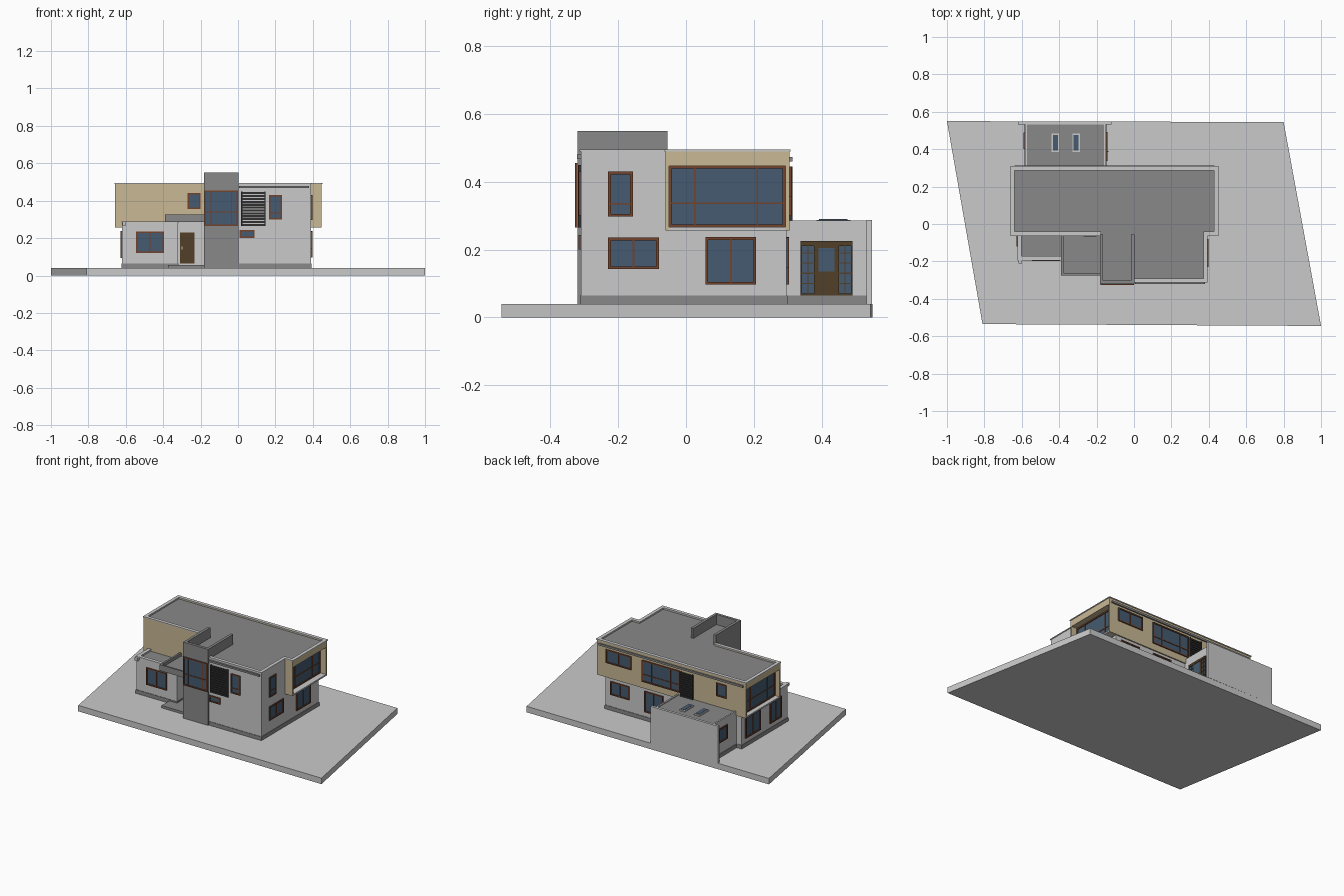
import bpy, bmesh

if "Cube" in bpy.data.objects:
    bpy.data.objects.remove(bpy.data.objects["Cube"])


def material(name, rgb):
    m = bpy.data.materials.new(name)
    m.diffuse_color = (*rgb, 1)
    m.use_nodes = True
    m.node_tree.nodes["Principled BSDF"].inputs["Base Color"].default_value = m.diffuse_color
    return m


WALL = material("light grey render", (0.59, 0.59, 0.59))
GREY = material("mid grey", (0.25, 0.25, 0.25))
TAN = material("tan cladding", (0.58, 0.48, 0.30))
GLASS = material("blue glass", (0.06, 0.105, 0.16))
FRAME = material("red brown frame", (0.17, 0.055, 0.025))
DOOR = material("dark brown door", (0.085, 0.05, 0.022))
DARK = material("charcoal", (0.03, 0.03, 0.03))


def boxes(name, parts):
    """One object from a list of (x0, x1, y0, y1, z0, z1, material)."""
    bm, mats = bmesh.new(), []
    for x0, x1, y0, y1, z0, z1, mat in parts:
        if mat not in mats:
            mats.append(mat)
        vs = bmesh.ops.create_cube(bm, size=1)["verts"]
        for v in vs:
            v.co = (x1 if v.co.x > 0 else x0, y1 if v.co.y > 0 else y0, z1 if v.co.z > 0 else z0)
        for f in {f for v in vs for f in v.link_faces}:
            f.material_index = mats.index(mat)
    me = bpy.data.meshes.new(name)
    bm.to_mesh(me)
    bm.free()
    for m in mats:
        me.materials.append(m)
    ob = bpy.data.objects.new(name, me)
    bpy.context.collection.objects.link(ob)
    return ob


def on_wall(side, w, a0, a1, z0, z1, depth, mat):
    """A plate standing out from the wall at coordinate w."""
    s = 1 if side[0] == "+" else -1
    lo, hi = sorted((w - s * 0.003, w + s * depth))
    return (lo, hi, a0, a1, z0, z1, mat) if side[1] == "x" else (a0, a1, lo, hi, z0, z1, mat)


def window(name, side, w, a0, a1, z0, z1, mull=(), trans=(), t=0.008, frame=FRAME):
    p = [on_wall(side, w, a0, a1, z0, z1, 0.002, GLASS)]
    for a in (a0, a1 - t):
        p.append(on_wall(side, w, a, a + t, z0, z1, 0.007, frame))
    for z in (z0, z1 - t):
        p.append(on_wall(side, w, a0 + t, a1 - t, z, z + t, 0.007, frame))
    for a in mull:
        p.append(on_wall(side, w, a - t / 3, a + t / 3, z0 + t, z1 - t, 0.006, frame))
    for z in trans:
        p.append(on_wall(side, w, a0 + t, a1 - t, z - t / 3, z + t / 3, 0.0055, frame))
    return boxes(name, p)


def rim(name, x0, x1, y0, y1, z0, z1, mat, sides="lrfb", t=0.015, cap=None):
    """Parapet along the chosen sides, with an optional thin coping."""
    run = {"l": (x0, x0 + t, y0, y1), "r": (x1 - t, x1, y0, y1),
           "f": (x0, x1, y0, y0 + t), "b": (x0, x1, y1 - t, y1)}
    p = [(*run[s], z0, z1, mat) for s in sides]
    if cap:
        o = 0.004
        for s in sides:
            a, b, c, d = run[s]
            p.append((a - o, b + o, c - o, d + o, z1, z1 + 0.006, cap))
    return boxes(name, p)


def louvre(name, side, w, a0, a1, z0, z1, n):
    h = (z1 - z0) / n
    p = [on_wall(side, w, a0, a1, z0 + i * h, z0 + (i + 0.72) * h, 0.008, DARK) for i in range(n)]
    p += [on_wall(side, w, a - 0.003, a + 0.003, z0, z1, 0.009, DARK) for a in (a0, a1)]
    return boxes(name, p)


# Parallelogram base slab
bm = bmesh.new()
base = bm.faces.new([bm.verts.new((x, y, 0)) for x, y in
                     ((-1, 0.55), (-0.81, -0.535), (1, -0.545), (0.8, 0.545))])
top = bmesh.ops.extrude_face_region(bm, geom=[base])["geom"]
for g in top:
    if isinstance(g, bmesh.types.BMVert):
        g.co.z = 0.04
bmesh.ops.recalc_face_normals(bm, faces=bm.faces[:])
me = bpy.data.meshes.new("base_slab")
bm.to_mesh(me)
bm.free()
me.materials.append(WALL)
bpy.context.collection.objects.link(bpy.data.objects.new("base_slab", me))

# Ground floor walls
boxes("ground_floor", [(-0.62, 0.39, -0.06, 0.297, 0.04, 0.26, WALL)])
boxes("left_wing", [(-0.62, -0.32, -0.19, -0.06, 0.04, 0.272, WALL),
                    (-0.605, -0.32, -0.175, -0.06, 0.272, 0.276, GREY)])
rim("left_wing_parapet", -0.62, -0.32, -0.19, -0.06, 0.272, 0.284, WALL, "lf", cap=WALL)
boxes("entrance_wall", [(-0.32, -0.18, -0.10, -0.06, 0.04, 0.286, WALL)])
boxes("front_block", [(0.0, 0.39, -0.31, -0.05, 0.04, 0.478, WALL)])

# Tan upper storey with open hoods at both ends
boxes("upper_storey", [(-0.62, 0.40, -0.06, 0.305, 0.256, 0.478, TAN)])
for n, x0, x1 in (("right", 0.40, 0.447), ("left", -0.657, -0.62)):
    boxes(n + "_hood", [(x0, x1, -0.06, 0.305, 0.447, 0.478, TAN),
                        (x0, x1, -0.06, -0.05, 0.256, 0.447, TAN),
                        (x0, x1, 0.293, 0.305, 0.256, 0.447, TAN),
                        (x0, x1, -0.05, 0.293, 0.256, 0.266, WALL)])

# Flat roof and parapets
boxes("main_roof", [(-0.645, 0.435, -0.05, 0.295, 0.478, 0.483, GREY),
                    (-0.18, 0.38, -0.30, -0.05, 0.478, 0.483, GREY)])
rim("upper_parapet", -0.657, 0.447, -0.06, 0.305, 0.478, 0.49, TAN, "lrb", cap=WALL)
rim("upper_front_parapet_left", -0.657, -0.18, -0.06, 0, 0.478, 0.49, TAN, "f", cap=WALL)
rim("upper_front_parapet_right", 0.375, 0.447, -0.06, 0, 0.478, 0.49, TAN, "f", cap=WALL)
rim("front_block_parapet", 0.0, 0.39, -0.31, -0.06, 0.478, 0.49, WALL, "rf", cap=WALL)
boxes("front_gutter", [(0.005, 0.38, -0.322, -0.308, 0.468, 0.48, GREY)])
boxes("back_gutter", [(-0.64, 0.43, 0.303, 0.314, 0.46, 0.473, GREY)])

# Stair tower with three-sided parapet
boxes("tower", [(-0.183, 0.003, -0.32, -0.055, 0.04, 0.48, GREY)])
rim("tower_parapet", -0.183, 0.003, -0.32, -0.055, 0.48, 0.55, GREY, "lrf", t=0.018)
window("tower_window", "-y", -0.32, -0.178, 0.0, 0.265, 0.455, (-0.145, -0.035), (0.34,))

# Entrance: step, canopy and door
boxes("entrance_step", [(-0.375, -0.18, -0.275, -0.10, 0.04, 0.056, GREY)])
boxes("entrance_canopy", [(-0.39, -0.18, -0.275, -0.06, 0.286, 0.305, GREY)])
rim("canopy_edge", -0.39, -0.18, -0.275, -0.06, 0.305, 0.326, GREY, "lf", t=0.012)
boxes("front_door", [on_wall("-y", -0.10, -0.31, -0.232, 0.065, 0.23, 0.006, DOOR),
                     on_wall("-y", -0.10, -0.303, -0.297, 0.14, 0.155, 0.014, WALL)])
boxes("rain_spout", [(-0.617, -0.598, -0.212, -0.19, 0.268, 0.288, WALL)])

# Rear annex with free-standing end wall
boxes("annex", [(-0.583, -0.15, 0.297, 0.535, 0.04, 0.275, WALL),
                (-0.573, -0.16, 0.305, 0.535, 0.275, 0.28, GREY)])
rim("annex_parapet", -0.583, -0.15, 0.305, 0.535, 0.275, 0.286, WALL, "lr", t=0.01)
boxes("annex_end_wall", [(-0.62, -0.12, 0.532, 0.549, 0.04, 0.288, WALL)])
for i, x in enumerate((-0.44, -0.33)):
    boxes(f"skylight_{i + 1}", [(x, x + 0.04, 0.385, 0.485, 0.278, 0.288, WALL),
                                (x + 0.007, x + 0.033, 0.393, 0.477, 0.288, 0.29, GLASS)])

# Plinth strips round the foot of the walls
e = 0.003
boxes("plinth", [(x0 - e, x1 + e, y0 - e, y1 + e, 0.04, 0.065, GREY) for x0, x1, y0, y1 in
                 ((-0.62, 0.39, -0.06, 0.297), (-0.62, -0.32, -0.19, -0.06),
                  (0.0, 0.39, -0.31, -0.06), (-0.583, -0.15, 0.297, 0.53))])

# Front windows and louvre
window("left_wing_window", "-y", -0.19, -0.545, -0.395, 0.12, 0.235, (-0.47,))
window("upper_front_window", "-y", -0.06, -0.27, -0.2, 0.355, 0.44)
window("front_tall_window", "-y", -0.31, 0.165, 0.235, 0.30, 0.43, (), (0.335,))
window("front_low_window", "-y", -0.31, 0.008, 0.087, 0.2, 0.243)
louvre("front_louvre", "-y", -0.31, 0.02, 0.145, 0.265, 0.45, 12)

# Right side windows
window("right_tall_window", "+x", 0.39, -0.23, -0.157, 0.297, 0.43, (), (0.335,))
window("right_low_window", "+x", 0.39, -0.23, -0.08, 0.142, 0.235, (-0.155,))
window("right_garden_window", "+x", 0.39, 0.057, 0.207, 0.097, 0.237, (0.132,))
window("right_hood_window", "+x", 0.40, -0.05, 0.293, 0.266, 0.447, (0.026, 0.21), (0.337,))

# Left side windows
window("left_hood_window", "-x", -0.62, -0.05, 0.293, 0.266, 0.447, (0.026, 0.21), (0.337,))
window("left_garden_window", "-x", -0.62, 0.10, 0.26, 0.095, 0.237, (0.18,))
window("left_wing_side_window", "-x", -0.62, -0.12, 0.0, 0.095, 0.237, (-0.06,))
window("annex_side_window", "-x", -0.583, 0.4, 0.49, 0.14, 0.235)

# Back windows and louvre
window("back_upper_window", "+y", 0.305, 0.19, 0.38, 0.355, 0.445, (0.285,))
window("back_wide_window", "+y", 0.305, -0.17, 0.11, 0.30, 0.445, (-0.1, 0.04), (0.35,))
window("back_small_window", "+y", 0.305, -0.515, -0.44, 0.352, 0.44)
louvre("back_louvre", "+y", 0.305, -0.265, -0.18, 0.265, 0.445, 12)
window("back_low_window", "+y", 0.297, 0.21, 0.35, 0.145, 0.235, (0.28,))
window("back_garden_window", "+y", 0.297, -0.04, 0.10, 0.097, 0.237, (0.03,))

# Annex glazed door with side lights
for i, (a0, a1) in enumerate(((0.338, 0.383), (0.447, 0.492))):
    window(f"annex_side_light_{i + 1}", "+x", -0.15, a0, a1, 0.065, 0.215,
           ((a0 + a1) / 2,), (0.1, 0.13, 0.16, 0.19), 0.005, DOOR)
boxes("annex_door", [on_wall("+x", -0.15, 0.383, 0.447, 0.065, 0.215, 0.006, DOOR),
                     on_wall("+x", -0.15, 0.338, 0.492, 0.21, 0.225, 0.008, DOOR),
                     on_wall("+x", -0.15, 0.391, 0.439, 0.135, 0.205, 0.007, GLASS),
                     on_wall("+x", -0.15, 0.386, 0.39, 0.138, 0.146, 0.014, WALL)])
